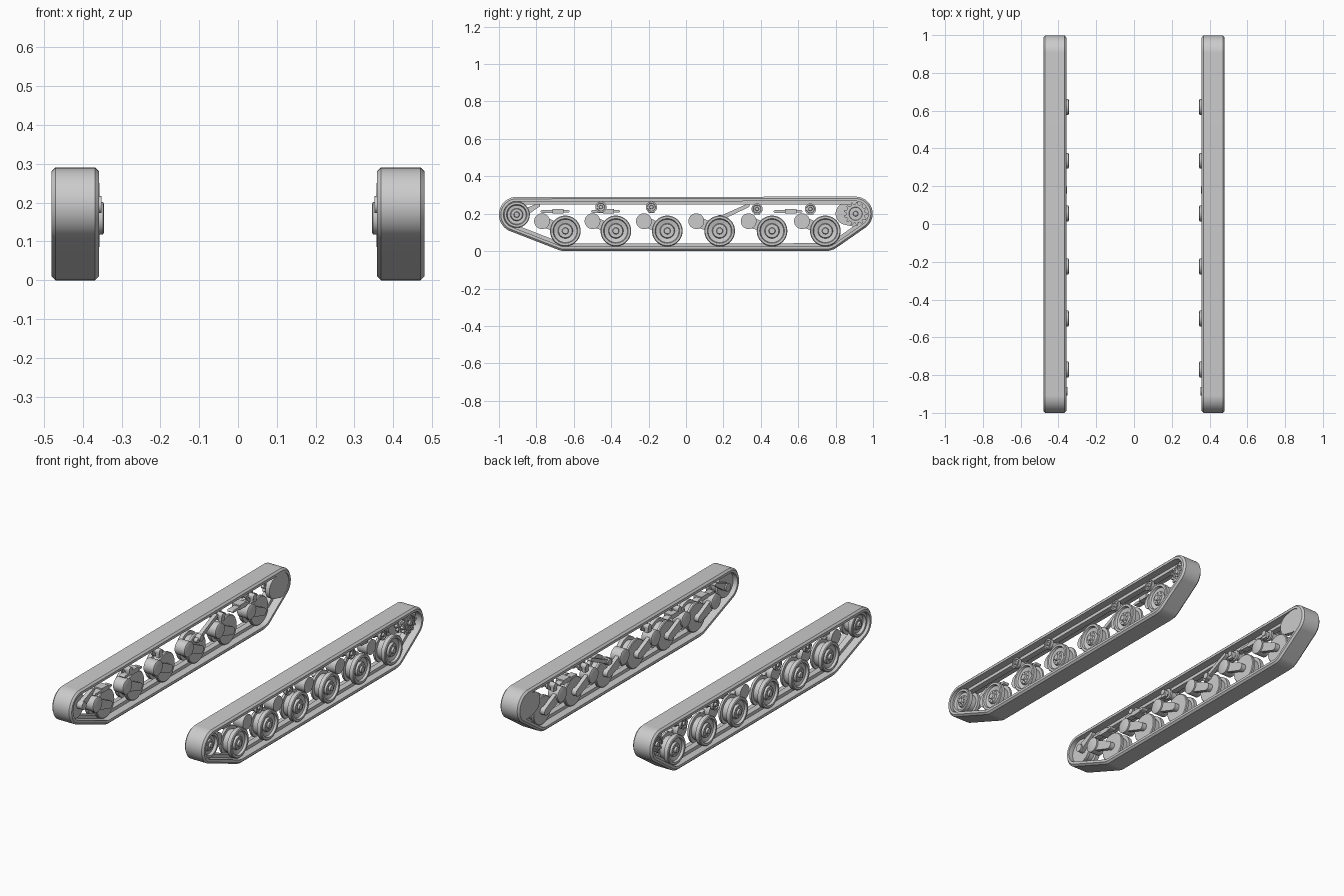
import bpy, bmesh
from math import cos, sin, pi, radians

if "Cube" in bpy.data.objects:
    bpy.data.objects.remove(bpy.data.objects["Cube"])

steel = bpy.data.materials.new("plain_grey")
steel.use_nodes = True
grey = (0.6, 0.6, 0.6, 1)
steel.diffuse_color = grey
steel.node_tree.nodes["Principled BSDF"].inputs["Base Color"].default_value = grey
parts = []


def loft(name, loops, ring=False):
    """Skin a row of equal closed loops; ring joins last to first, otherwise ends are capped."""
    bm = bmesh.new()
    rows = [[bm.verts.new(p) for p in loop] for loop in loops]
    pairs = list(zip(rows, rows[1:]))
    if ring:
        pairs.append((rows[-1], rows[0]))
    else:
        bm.faces.new(rows[0])
        bm.faces.new(rows[-1])
    for a, b in pairs:
        for i in range(len(a)):
            j = (i + 1) % len(a)
            bm.faces.new((a[i], a[j], b[j], b[i]))
    bmesh.ops.recalc_face_normals(bm, faces=bm.faces)
    mesh = bpy.data.meshes.new(name)
    bm.to_mesh(mesh)
    bm.free()
    mesh.materials.append(steel)
    obj = bpy.data.objects.new(name, mesh)
    bpy.context.collection.objects.link(obj)
    obj.modifiers.new("other_side", "MIRROR").use_mirror_merge = False
    parts.append(obj)
    return obj


def lathe(name, y, z, profile, sides=32):
    """Turn (x, radius) pairs around an axle parallel to x."""
    angles = [2 * pi * i / sides for i in range(sides)]
    return loft(name, [[(x, y + r * cos(a), z + r * sin(a)) for a in angles] for x, r in profile])


def wrap(circles, steps, inset=0):
    """Outline of a belt pulled tight around (y, z, radius) circles."""
    out = []
    for i in range(steps):
        c, s = cos(2 * pi * i / steps), sin(2 * pi * i / steps)
        y, z, r = max(circles, key=lambda k: k[0] * c + k[1] * s + k[2])
        out.append((y + (r - inset) * c, z + (r - inset) * s))
    return out


def plate(name, outline, x0, x1):
    return loft(name, [[(x, y, z) for y, z in outline] for x in (x0, x1)])


def bar(name, a, b, x0, x1):
    return plate(name, wrap((a, b), 24), x0, x1)


def block(name, y0, y1, z0, z1, x0, x1):
    return plate(name, [(y0, z0), (y1, z0), (y1, z1), (y0, z1)], x0, x1)


def bolts(name, y, z, ring, count, x0, x1):
    for i in range(count):
        a = 2 * pi * i / count
        lathe(name, y + ring * cos(a), z + ring * sin(a), [(x0, 0.004), (x1, 0.004)], 6)


# Track belt with bevelled edges and a central guide ridge
idler_y, idler_z = -0.905, 0.195
drive_y, drive_z = 0.907, 0.2
wheel_z = 0.108
wheel_ys = (-0.645, -0.375, -0.10, 0.18, 0.46, 0.745)
route = [(idler_y, idler_z, 0.095), (drive_y, drive_z, 0.091),
         (wheel_ys[0], wheel_z, wheel_z), (wheel_ys[-1], wheel_z, wheel_z)]
section = [(0.358, 0.01), (0.368, 0), (0.47, 0), (0.48, 0.01), (0.48, 0.024), (0.437, 0.024),
           (0.437, 0.042), (0.403, 0.042), (0.403, 0.024), (0.358, 0.024)]
loft("track_belt", [[(x, y, z) for y, z in wrap(route, 120, d)] for x, d in section], ring=True)

# Road wheels: twin tyres with a groove for the ridge, dished face and hub cap
wheel_profile = [(0.385, 0.06), (0.385, 0.078), (0.389, 0.082), (0.401, 0.082), (0.401, 0.064),
                 (0.439, 0.064), (0.439, 0.082), (0.461, 0.082), (0.465, 0.078), (0.465, 0.066),
                 (0.452, 0.062), (0.446, 0.04), (0.458, 0.036), (0.458, 0.018), (0.468, 0.015)]
for y in wheel_ys:
    lathe("road_wheel", y, wheel_z, wheel_profile, 40)
    bolts("wheel_bolt", y, wheel_z, 0.027, 8, 0.455, 0.461)
    # Suspension arm running from its pivot housing to the axle
    py, pz = y - 0.125, 0.16
    lathe("pivot_housing", py, pz, [(0.345, 0.036), (0.348, 0.042), (0.41, 0.042)])
    bar("suspension_arm", (py, pz, 0.03), (y, wheel_z, 0.022), 0.357, 0.38)
    lathe("axle", y, wheel_z, [(0.357, 0.022), (0.4, 0.022)], 24)

# Front idler
lathe("idler_wheel", idler_y, idler_z,
      [(0.385, 0.05), (0.385, 0.07), (0.401, 0.07), (0.401, 0.052), (0.439, 0.052), (0.439, 0.07),
       (0.462, 0.07), (0.465, 0.066), (0.465, 0.055), (0.45, 0.05), (0.448, 0.034),
       (0.458, 0.03), (0.458, 0.016), (0.468, 0.013)], 40)
bolts("idler_bolt", idler_y, idler_z, 0.023, 8, 0.455, 0.461)
lathe("idler_axle", idler_y + 0.02, idler_z, [(0.352, 0.022), (0.39, 0.022)], 24)
bar("idler_arm", (idler_y + 0.02, idler_z, 0.022), (-0.79, 0.245, 0.01), 0.36, 0.383)

# Rear sprocket in front of its drive housing
teeth = 13
outline = []
for i in range(teeth):
    for step, r in ((-0.32, 0.05), (-0.14, 0.063), (0.14, 0.063), (0.32, 0.05)):
        a = 2 * pi * (i + step) / teeth
        outline.append((drive_y + r * cos(a), drive_z + r * sin(a)))
plate("sprocket_teeth", outline, 0.432, 0.448)
plate("inner_sprocket_teeth", outline, 0.395, 0.41)
lathe("sprocket_hub", drive_y, drive_z,
      [(0.39, 0.042), (0.453, 0.042), (0.453, 0.036), (0.45, 0.034), (0.45, 0.014), (0.46, 0.012)])
bolts("sprocket_bolt", drive_y, drive_z, 0.026, 8, 0.449, 0.455)
plate("drive_housing", wrap([(drive_y, drive_z, 0.07), (0.86, 0.2, 0.06)], 48), 0.362, 0.388)

# Return rollers on short axles
for y, z in ((-0.455, 0.235), (-0.185, 0.235), (0.38, 0.225), (0.665, 0.225)):
    lathe("return_roller", y, z,
          [(0.39, 0.03), (0.402, 0.03), (0.402, 0.021), (0.438, 0.021), (0.438, 0.03),
           (0.456, 0.03), (0.456, 0.022), (0.45, 0.02), (0.45, 0.011), (0.46, 0.009)], 24)
    lathe("roller_axle", y, z, [(0.357, 0.016), (0.395, 0.016)], 16)
    block("roller_bracket", y - 0.016, y + 0.016, z - 0.03, z, 0.36, 0.38)

# Bump stops: a thin arm carrying a thicker pad
for y in (-0.7, -0.43, 0.545):
    bar("bump_stop_arm", (y - 0.07, 0.212, 0.007), (y + 0.07, 0.212, 0.007), 0.36, 0.395)
    block("bump_stop_pad", y - 0.015, y + 0.045, 0.2, 0.226, 0.36, 0.41)

# Shock strut above the fourth wheel
bar("shock_strut", (0.16, 0.165, 0.012), (0.33, 0.243, 0.01), 0.362, 0.384)
lathe("strut_pin", 0.18, 0.175, [(0.354, 0.018), (0.384, 0.018)], 20)

# Smooth round surfaces, keep hard edges
bpy.ops.object.select_all(action="DESELECT")
for obj in parts:
    obj.select_set(True)
bpy.context.view_layer.objects.active = parts[0]
bpy.ops.object.shade_smooth_by_angle(angle=radians(30))
